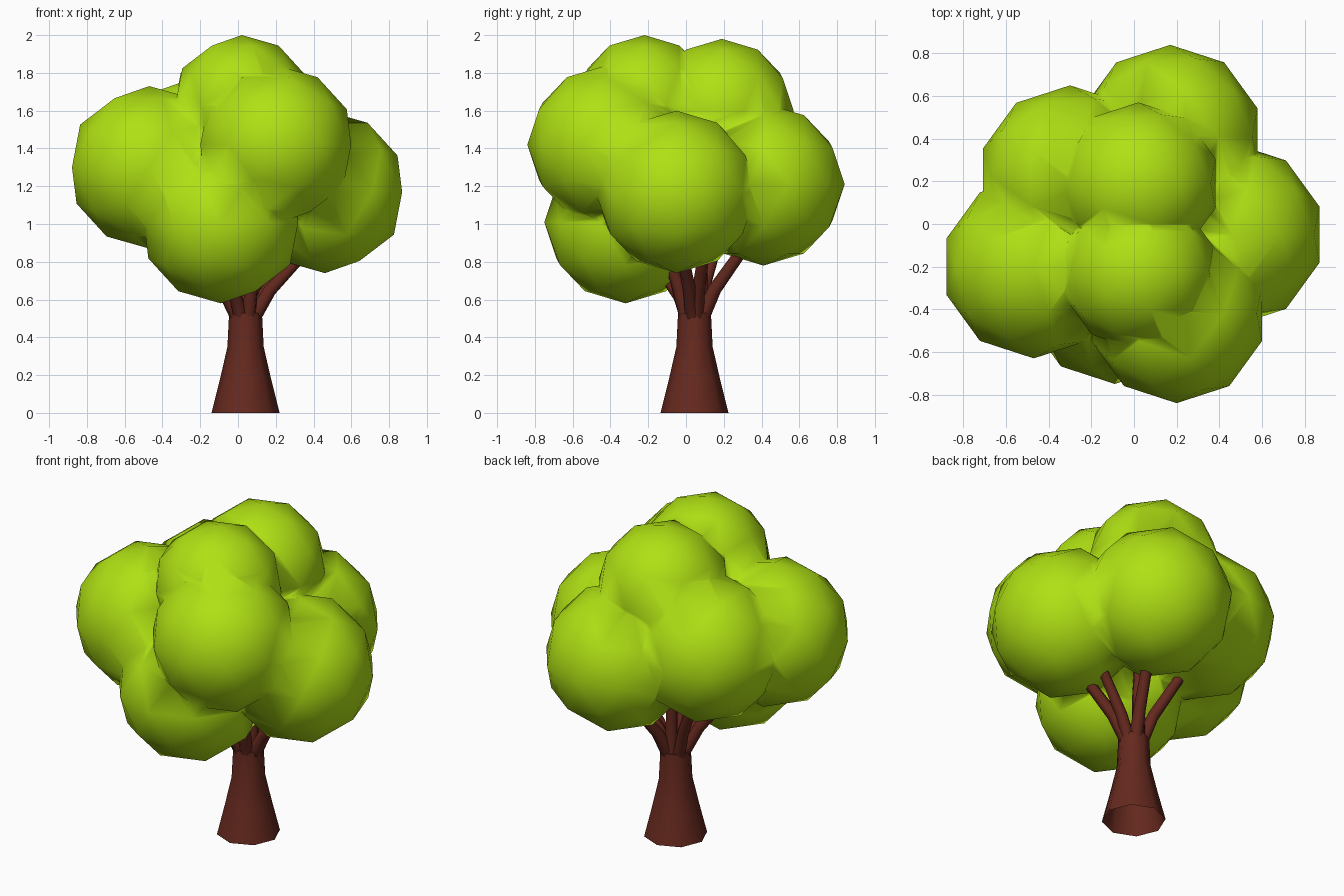
import bpy, bmesh
from math import cos, sin, pi
from mathutils import Vector

if "Cube" in bpy.data.objects:
    bpy.data.objects.remove(bpy.data.objects["Cube"])


def material(name, rgb):
    m = bpy.data.materials.new(name)
    m.diffuse_color = (*rgb, 1)
    m.use_nodes = True
    m.node_tree.nodes["Principled BSDF"].inputs["Base Color"].default_value = m.diffuse_color
    return m


bark = material("bark", (0.13, 0.022, 0.013))
leaf = material("leaf", (0.43, 0.75, 0.007))

# Foliage: overlapping low-poly balls (x, y, z, radius)
balls = [
    (0.02, -0.22, 1.63, 0.37),
    (0.02, 0.19, 1.60, 0.38),
    (0.20, -0.42, 1.42, 0.42),
    (-0.47, -0.20, 1.30, 0.43),
    (-0.09, -0.32, 1.01, 0.43),
    (0.46, -0.05, 1.17, 0.43),
    (0.17, 0.41, 1.21, 0.43),
    (-0.30, 0.22, 1.32, 0.43),
]
parts = []
for x, y, z, r in balls:
    bpy.ops.mesh.primitive_ico_sphere_add(subdivisions=2, radius=r, location=(x, y, z))
    ob = bpy.context.object
    ob.data.materials.append(leaf)
    parts.append(ob)

# Merge the balls into a single crown
crown = parts[0]
crown.name = "foliage"
bpy.context.view_layer.objects.active = crown
for other in parts[1:]:
    mod = crown.modifiers.new("union", 'BOOLEAN')
    mod.operation = 'UNION'
    mod.solver = 'EXACT'
    mod.object = other
    bpy.ops.object.modifier_apply(modifier=mod.name)
    bpy.data.objects.remove(other)
crown.data.shade_smooth()

# Trunk: flared eight-sided column, open underneath
SIDES = 8
profile = [(0.0, 0.18), (0.18, 0.135), (0.35, 0.096), (0.53, 0.087)]
bm = bmesh.new()
rings = []
for z, r in profile:
    rings.append([bm.verts.new((0.04 + r * cos(2 * pi * i / SIDES),
                                0.045 + r * sin(2 * pi * i / SIDES), z))
                  for i in range(SIDES)])
for lo, hi in zip(rings, rings[1:]):
    for i in range(SIDES):
        j = (i + 1) % SIDES
        bm.faces.new((lo[i], lo[j], hi[j], hi[i]))
bm.faces.new(rings[-1])
mesh = bpy.data.meshes.new("trunk")
bm.to_mesh(mesh)
bm.free()
mesh.materials.append(bark)
trunk = bpy.data.objects.new("trunk", mesh)
bpy.context.collection.objects.link(trunk)

# Branches: tapered tubes fanning out from the trunk top into the balls
tips = [(0.40, -0.03, 0.90), (0.33, 0.10, 0.88), (0.17, 0.34, 0.92),
        (-0.22, 0.20, 1.02), (-0.32, -0.10, 1.00), (-0.10, -0.16, 0.80),
        (0.14, -0.22, 1.10), (0.04, 0.12, 1.30)]
curve = bpy.data.curves.new("branches", 'CURVE')
curve.dimensions = '3D'
curve.bevel_depth = 0.04
curve.bevel_resolution = 1
curve.use_fill_caps = True
for t in tips:
    tip = Vector(t)
    top = Vector((0.04, 0.045, 0.5))
    out = Vector((tip.x - top.x, tip.y - top.y, 0)).normalized()
    start = top + out * 0.042
    elbow = start.lerp(tip, 0.32) + Vector((0, 0, 0.02)) - out * 0.015
    s = curve.splines.new('POLY')
    s.points.add(2)
    for p, co, rad in zip(s.points, (start, elbow, tip), (1.0, 0.9, 0.75)):
        p.co = (*co, 1)
        p.radius = rad
curve.materials.append(bark)
branches = bpy.data.objects.new("branches", curve)
bpy.context.collection.objects.link(branches)

# Tubes to mesh, then soft shading on the wood
bpy.ops.object.select_all(action='DESELECT')
branches.select_set(True)
bpy.context.view_layer.objects.active = branches
bpy.ops.object.convert(target='MESH')
bpy.context.object.select_set(True)
trunk.select_set(True)
bpy.ops.object.shade_smooth_by_angle(angle=1.1)
